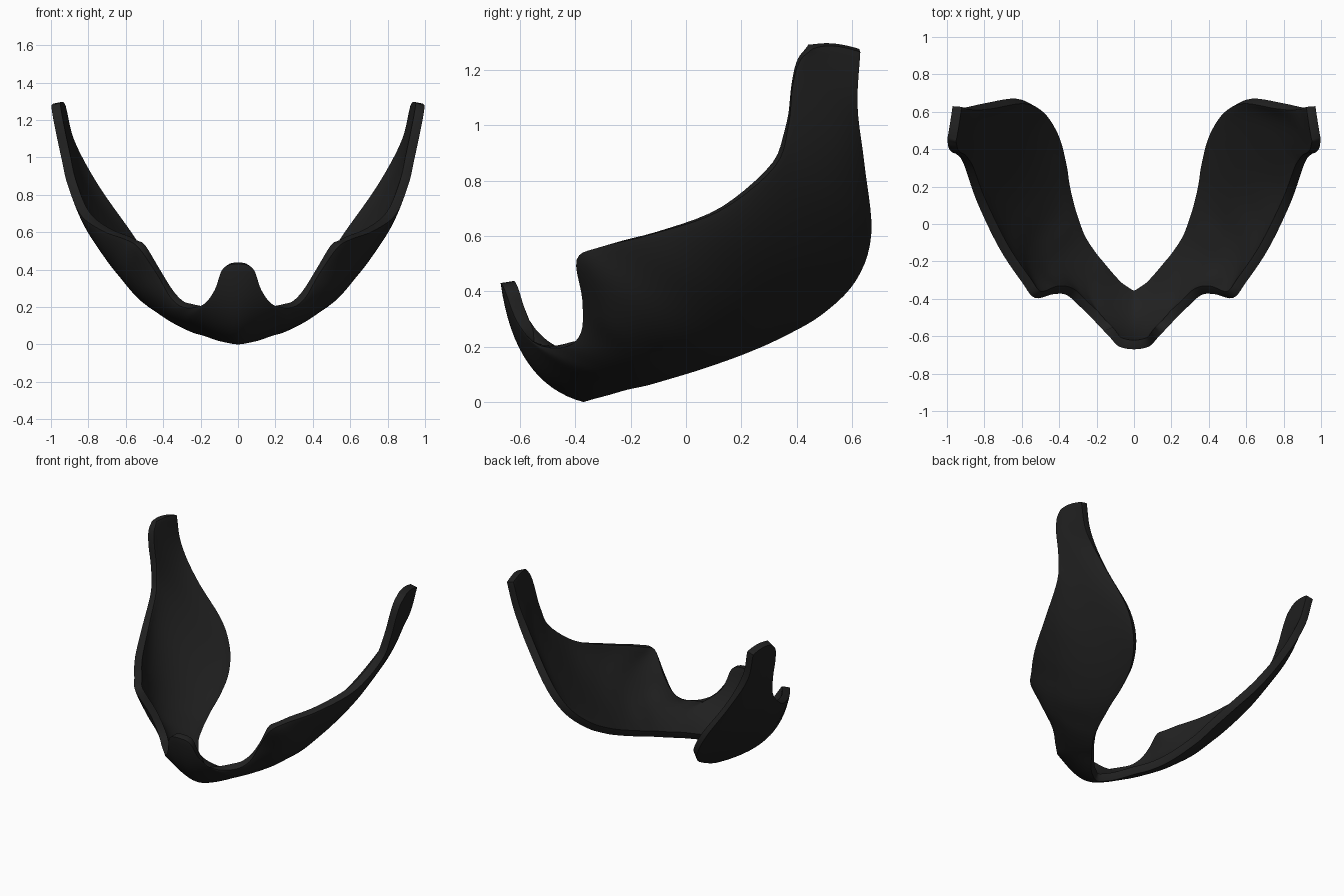
import bpy
from mathutils import Vector

if "Cube" in bpy.data.objects:
    bpy.data.objects.remove(bpy.data.objects["Cube"])

# Right half of the shell: lower edge, middle line and upper edge, front to tip
lower = [(0, -.37, 0), (.075, -.33, .012), (.125, -.28, .025), (.18, -.21, .045),
         (.235, -.14, .06), (.285, -.06, .083), (.32, .03, .11), (.345, .12, .14),
         (.37, .22, .177), (.39, .34, .23), (.435, .49, .315), (.52, .615, .44),
         (.63, .67, .61), (.80, .645, .86), (.92, .62, 1.07), (.97, .63, 1.265)]
middle = [(0, -.57, .14), (.08, -.545, .135), (.17, -.48, .125), (.25, -.40, .12),
          (.315, -.30, .125), (.41, -.23, .17), (.50, -.21, .24), (.575, -.13, .30),
          (.63, -.03, .36), (.68, .10, .42), (.725, .26, .51), (.77, .42, .64),
          (.83, .51, .78), (.90, .52, .94), (.955, .515, 1.13), (.985, .53, 1.287)]
upper = [(0, -.67, .43), (.08, -.655, .405), (.125, -.61, .29), (.19, -.54, .21),
         (.29, -.44, .198), (.36, -.38, .25), (.43, -.375, .37), (.53, -.395, .515),
         (.60, -.31, .56), (.72, -.13, .605), (.84, .12, .69), (.91, .32, .85),
         (.945, .37, 1.0), (.975, .385, 1.14), (.992, .41, 1.23), (.998, .455, 1.275)]


def smooth_path(points, steps):
    """Catmull-Rom curve, mirrored across x = 0 at its start."""
    p = [Vector(q) for q in points]
    p = [Vector((-p[1].x, p[1].y, p[1].z))] + p + [2 * p[-1] - p[-2]]
    out = []
    for i in range(1, len(p) - 2):
        a, b, c, d = p[i - 1:i + 3]
        for k in range(steps):
            t = k / steps
            out.append(.5 * (2 * b + (c - a) * t + (2 * a - 5 * b + 4 * c - d) * t * t
                             + (3 * b - a - 3 * c + d) * t ** 3))
    return out + [p[-2]]


# Curved sheet spanning the three lines
rows = 16
verts, faces = [], []
columns = list(zip(*(smooth_path(line, 5) for line in (lower, middle, upper))))
for a, m, b in columns:
    for j in range(rows + 1):
        v = j / rows
        verts.append(a * (1 - v) * (1 - 2 * v) + m * 4 * v * (1 - v) + b * v * (2 * v - 1))
n = rows + 1
for i in range(len(columns) - 1):
    for j in range(rows):
        k = i * n + j
        faces.append((k, k + n, k + n + 1, k + 1))

mesh = bpy.data.meshes.new("wrap_shell")
mesh.from_pydata(verts, [], faces)
shell = bpy.data.objects.new("wrap_shell", mesh)
bpy.context.collection.objects.link(shell)

# Mirror, thicken inward and round the rim
mirror = shell.modifiers.new("mirror", 'MIRROR')
mirror.use_clip = True
thick = shell.modifiers.new("thickness", 'SOLIDIFY')
thick.thickness = .05
thick.offset = -1
rim = shell.modifiers.new("rounded_rim", 'BEVEL')
rim.width = .016
rim.segments = 3
rim.limit_method = 'ANGLE'
rim.angle_limit = .9

black = bpy.data.materials.new("black_plastic")
black.diffuse_color = (.015, .015, .015, 1)
black.use_nodes = True
black.node_tree.nodes["Principled BSDF"].inputs["Base Color"].default_value = black.diffuse_color
mesh.materials.append(black)
bpy.context.view_layer.objects.active = shell
shell.select_set(True)
bpy.ops.object.shade_smooth()
